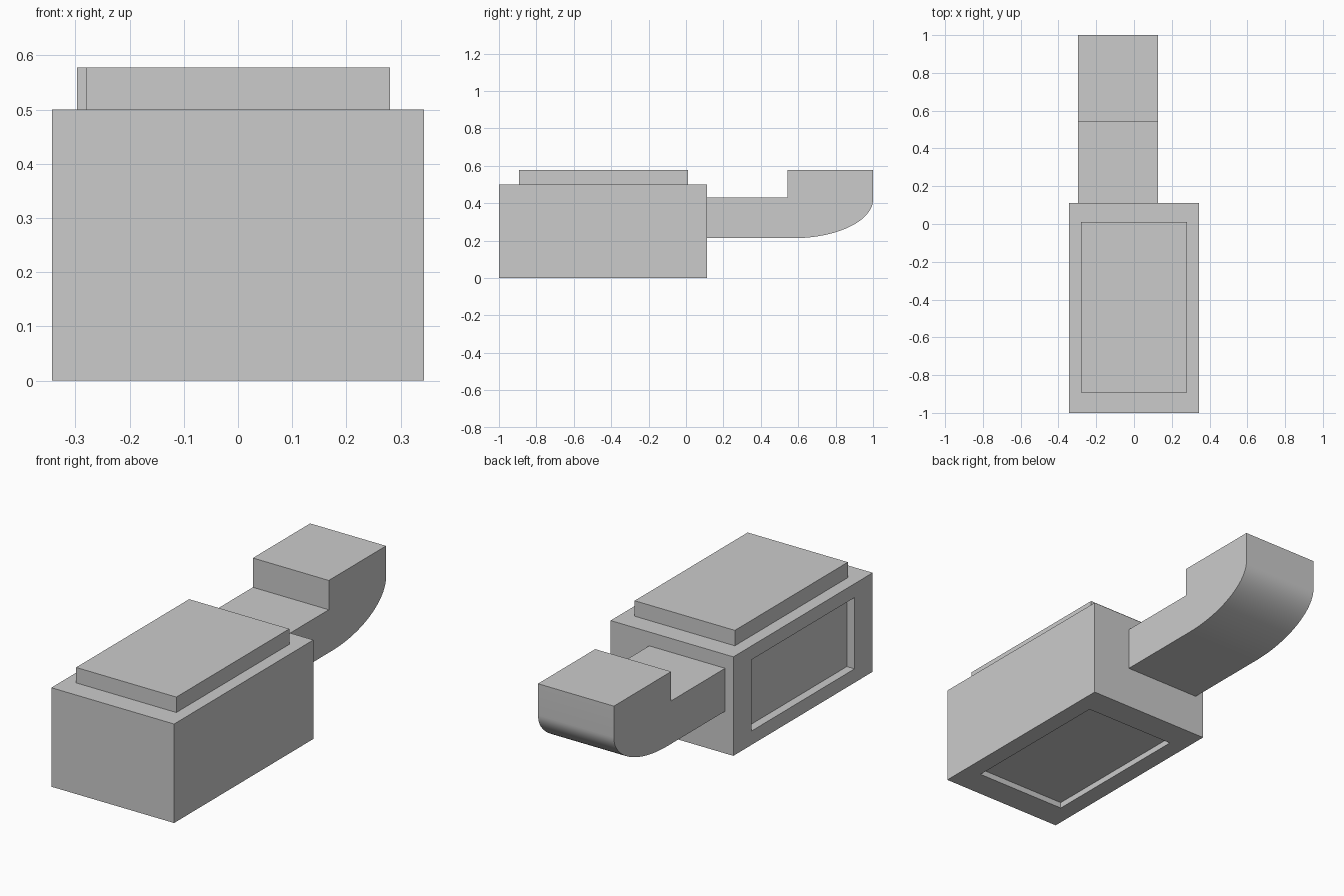
import bpy, bmesh, math
from mathutils import Vector

cube = bpy.data.objects.get("Cube")
if cube:
    bpy.data.objects.remove(cube, do_unlink=True)

grey = bpy.data.materials.new("plain grey")
grey.use_nodes = True
grey.diffuse_color = (0.6, 0.6, 0.6, 1)
grey.node_tree.nodes["Principled BSDF"].inputs["Base Color"].default_value = (0.6, 0.6, 0.6, 1)


def finish(bm, name):
    bmesh.ops.recalc_face_normals(bm, faces=bm.faces)
    mesh = bpy.data.meshes.new(name)
    bm.to_mesh(mesh)
    bm.free()
    mesh.materials.append(grey)
    obj = bpy.data.objects.new(name, mesh)
    bpy.context.collection.objects.link(obj)
    return obj


def box(low, high):
    low, high = Vector(low), Vector(high)
    bm = bmesh.new()
    bmesh.ops.create_cube(bm, size=1)
    for v in bm.verts:
        v.co = (low + high) / 2 + v.co * (high - low)
    return bm


def recess(bm, direction, scale, depth):
    """Sink a rectangular pocket into the face that points along direction."""
    direction = Vector(direction)
    bm.normal_update()
    face = max(bm.faces, key=lambda f: f.normal.dot(direction))
    centre = face.calc_center_median()
    bmesh.ops.inset_individual(bm, faces=[face], thickness=0.01)
    size = [max(v.co[i] for v in bm.verts) - min(v.co[i] for v in bm.verts) for i in range(3)]
    for v in face.verts:
        for i in range(3):
            if not direction[i]:
                side = math.copysign(0.5, v.co[i] - centre[i])
                v.co[i] = centre[i] + side * size[i] * scale[i]
    # Second inset gives the pocket its walls
    bmesh.ops.inset_individual(bm, faces=[face], thickness=0)
    for v in face.verts:
        v.co -= direction * depth


# Main body with pockets in one side and underneath
body = box((-0.343, -1, 0), (0.343, 0.112, 0.5))
recess(body, (-1, 0, 0), (1, 0.74, 0.72), 0.043)
recess(body, (0, 0, -1), (0.74, 0.74, 1), 0.03)
finish(body, "body")

# Raised plate on top
finish(box((-0.28, -0.892, 0.5), (0.28, 0.01, 0.578)), "top_plate")

# Hooked arm: side profile with an elliptical heel, extruded sideways
profile = [(0.112, 0.213), (0.112, 0.43), (0.543, 0.43), (0.543, 0.578), (1, 0.578)]
steps = 24
for i in range(steps + 1):
    a = math.pi / 2 * i / steps
    profile.append((0.57 + 0.43 * math.cos(a), 0.42 - 0.207 * math.sin(a)))
bm = bmesh.new()
side = bm.faces.new([bm.verts.new((-0.297, y, z)) for y, z in profile])
grown = bmesh.ops.extrude_face_region(bm, geom=[side])["geom"]
bmesh.ops.translate(bm, vec=(0.424, 0, 0),
                    verts=[g for g in grown if isinstance(g, bmesh.types.BMVert)])
arm = finish(bm, "hooked_arm")
bpy.ops.object.select_all(action="DESELECT")
arm.select_set(True)
bpy.context.view_layer.objects.active = arm
bpy.ops.object.shade_smooth_by_angle(angle=math.radians(30))
